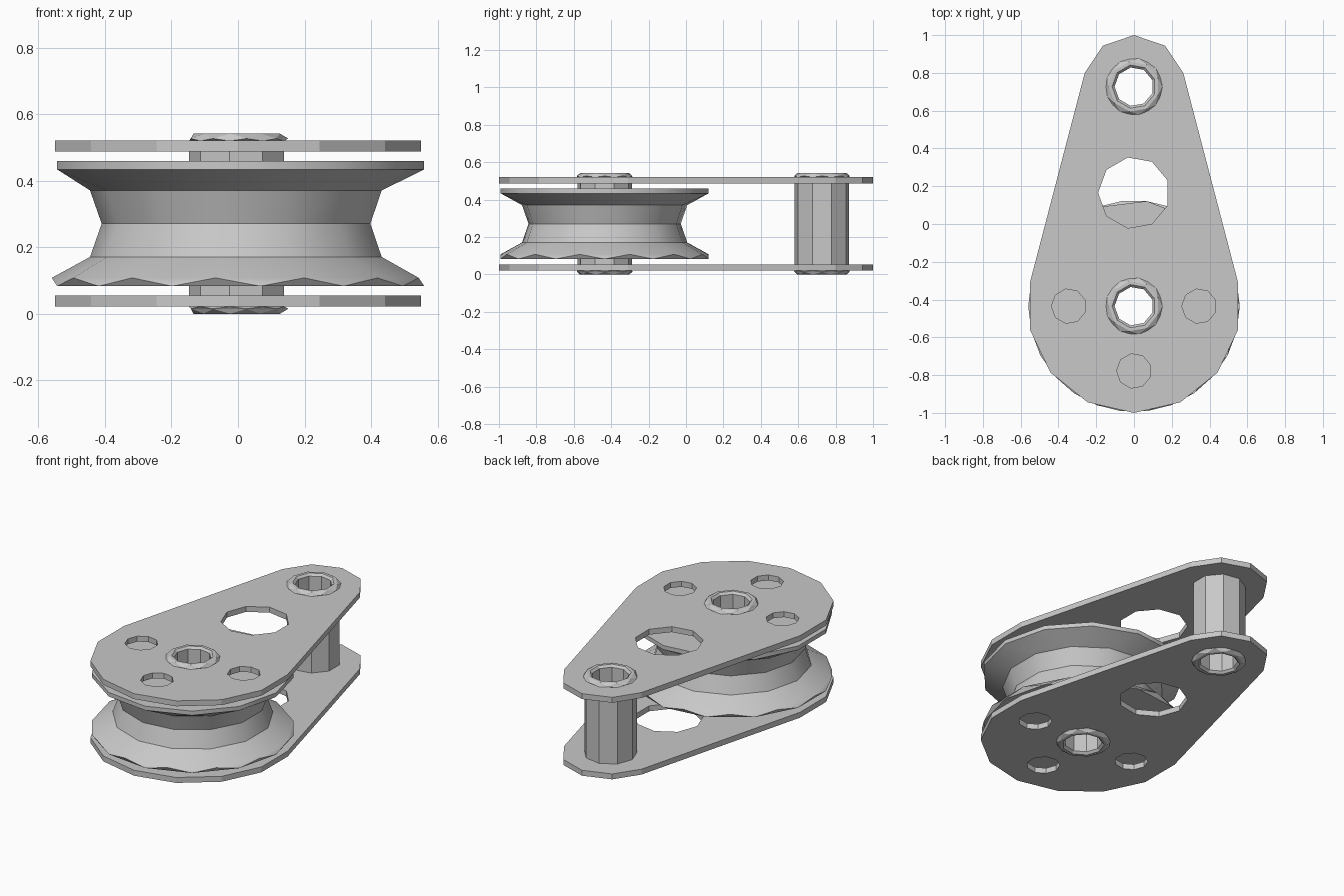
import bpy
from math import pi, cos, sin, radians

old = bpy.data.objects.get("Cube")
if old:
    bpy.data.objects.remove(old, do_unlink=True)

# Single bare metal colour
metal = bpy.data.materials.new("grey metal")
metal.use_nodes = True
GREY = (0.58, 0.58, 0.58, 1)
metal.diffuse_color = GREY
metal.node_tree.nodes["Principled BSDF"].inputs["Base Color"].default_value = GREY

AXLE_Y, POST_Y = -0.435, 0.727
MID_Z = 0.271


def link(name, mesh, location):
    mesh.materials.clear()
    mesh.materials.append(metal)
    ob = bpy.data.objects.new(name, mesh)
    ob.location = location
    bpy.context.collection.objects.link(ob)
    return ob


def circle(x, y, r, n=9, start=pi):
    return [(x + r * cos(start + 2 * pi * k / n), y + r * sin(start + 2 * pi * k / n))
            for k in range(n)]


def lathe(name, rings, n, start, location):
    """Closed ring of (radius, z, twist) sections; twist is in half-step units."""
    verts, faces = [], []
    for r, z, twist in rings:
        verts += [(x, y, z) for x, y in circle(0, 0, r, n, start + twist * pi / n)]
    for i in range(len(rings)):
        j = (i + 1) % len(rings)
        change = rings[j][2] - rings[i][2]
        for k in range(n):
            m = (k + 1) % n
            a, a2, b, b2 = i * n + k, i * n + m, j * n + k, j * n + m
            if change == 0:
                faces.append((a, a2, b2, b))
            elif change > 0:
                faces += [(a, a2, b), (a2, b2, b)]
            else:
                faces += [(a, b2, b), (a, a2, b2)]
    mesh = bpy.data.meshes.new(name)
    mesh.from_pydata(verts, [], faces)
    mesh.update()
    return link(name, mesh, location)


# Side plates: teardrop outline with punched holes
def arc(y, r, degrees):
    return [(r * cos(radians(d)), y + r * sin(radians(d))) for d in degrees]


step = 180 / 7
lower = arc(AXLE_Y, 0.565, [-90 + step * k for k in range(-4, 5)])
upper = arc(0.73, 0.27, (15, 52.5, 90, 127.5, 165))
holes = [circle(0, AXLE_Y, 0.142), circle(0, POST_Y, 0.142), circle(0, 0.165, 0.19)]
holes += [circle(x, y, 0.092) for x, y in ((-0.345, AXLE_Y), (0.345, AXLE_Y), (0, -0.778))]

curve = bpy.data.curves.new("plate_outline", "CURVE")
curve.dimensions = "2D"
curve.fill_mode = "BOTH"
curve.extrude = 0.0165
for loop in [lower + upper] + holes:
    spline = curve.splines.new("POLY")
    spline.points.add(len(loop) - 1)
    for point, (x, y) in zip(spline.points, loop):
        point.co = (x, y, 0, 1)
    spline.use_cyclic_u = True
helper = bpy.data.objects.new("plate_outline", curve)
bpy.context.collection.objects.link(helper)
graph = bpy.context.evaluated_depsgraph_get()
plate = bpy.data.meshes.new_from_object(helper.evaluated_get(graph))
bpy.data.objects.remove(helper, do_unlink=True)
for poly in plate.polygons:
    poly.use_smooth = False
for name, side in (("bottom_plate", -1), ("top_plate", 1)):
    link(name, plate, (0, 0, MID_Z + side * 0.233))

# Hollow bushings with rolled rims: axle and rear spacer
rim = [(0.148, 0.249, 0), (0.151, 0.256, 1), (0.134, 0.271, 0),
       (0.116, 0.271, 0), (0.103, 0.258, 0)]
bushing = [(r, -z, t) for r, z, t in reversed(rim)] + rim
for name, y in (("axle_bushing", AXLE_Y), ("spacer_bushing", POST_Y)):
    lathe(name, bushing, 9, pi, (0, y, MID_Z))

# Grooved wheel between the plates
wheel = [(0.14, -0.188, 0), (0.56, -0.188, 0), (0.56, -0.163, 1), (0.445, -0.1, 1),
         (0.41, 0, 1), (0.445, 0.1, 1), (0.56, 0.163, 0), (0.56, 0.188, 0), (0.14, 0.188, 0)]
sheave = lathe("grooved_wheel", wheel, 13, 0, (0, AXLE_Y, MID_Z))
bpy.ops.object.select_all(action="DESELECT")
sheave.select_set(True)
bpy.context.view_layer.objects.active = sheave
bpy.ops.object.shade_smooth_by_angle(angle=radians(30))
